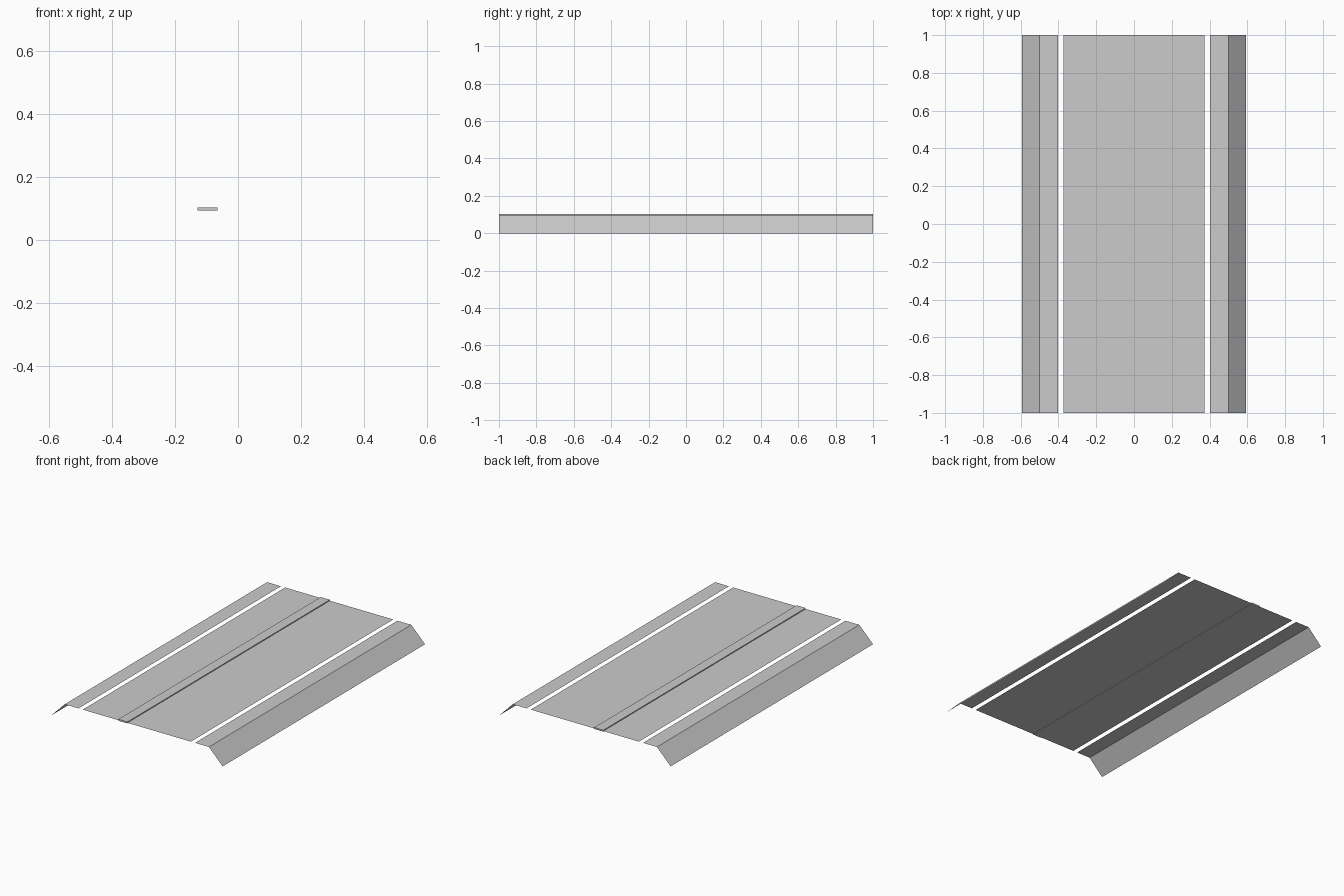
import bpy
import bmesh

if "Cube" in bpy.data.objects:
    bpy.data.objects.remove(bpy.data.objects["Cube"])

HALF_LEN = 1.0    # half length along y
DECK_Z = 0.096    # height of the flat sheets


def sheet(name, profile):
    """Sweep an open (x, z) profile, listed left to right, along y as a thin sheet."""
    bm = bmesh.new()
    rows = [[bm.verts.new((x, y, z)) for x, z in profile]
            for y in (-HALF_LEN, HALF_LEN)]
    for i in range(len(profile) - 1):
        bm.faces.new((rows[0][i], rows[0][i + 1], rows[1][i + 1], rows[1][i]))
    mesh = bpy.data.meshes.new(name)
    bm.to_mesh(mesh)
    bm.free()
    obj = bpy.data.objects.new(name, mesh)
    bpy.context.collection.objects.link(obj)
    return obj


def box(name, x0, x1, z0, z1):
    """Full-length solid bar."""
    bpy.ops.mesh.primitive_cube_add(size=1, location=((x0 + x1) / 2, 0, (z0 + z1) / 2))
    obj = bpy.context.object
    obj.name = name
    obj.scale = (x1 - x0, 2 * HALF_LEN, z1 - z0)
    bpy.ops.object.transform_apply(location=False, rotation=False, scale=True)
    return obj


# Main flat deck
sheet("deck", [(-0.374, DECK_Z), (0.374, DECK_Z)])

# Side shoulders: a flat strip folding down to the ground, mirrored
shoulder = [(0.403, DECK_Z), (0.499, DECK_Z), (0.594, 0.0)]
sheet("right_shoulder", shoulder)
sheet("left_shoulder", [(-x, z) for x, z in reversed(shoulder)])

# Thin raised strip running along the deck, off centre
box("raised_strip", -0.128, -0.065, 0.0925, 0.102)
